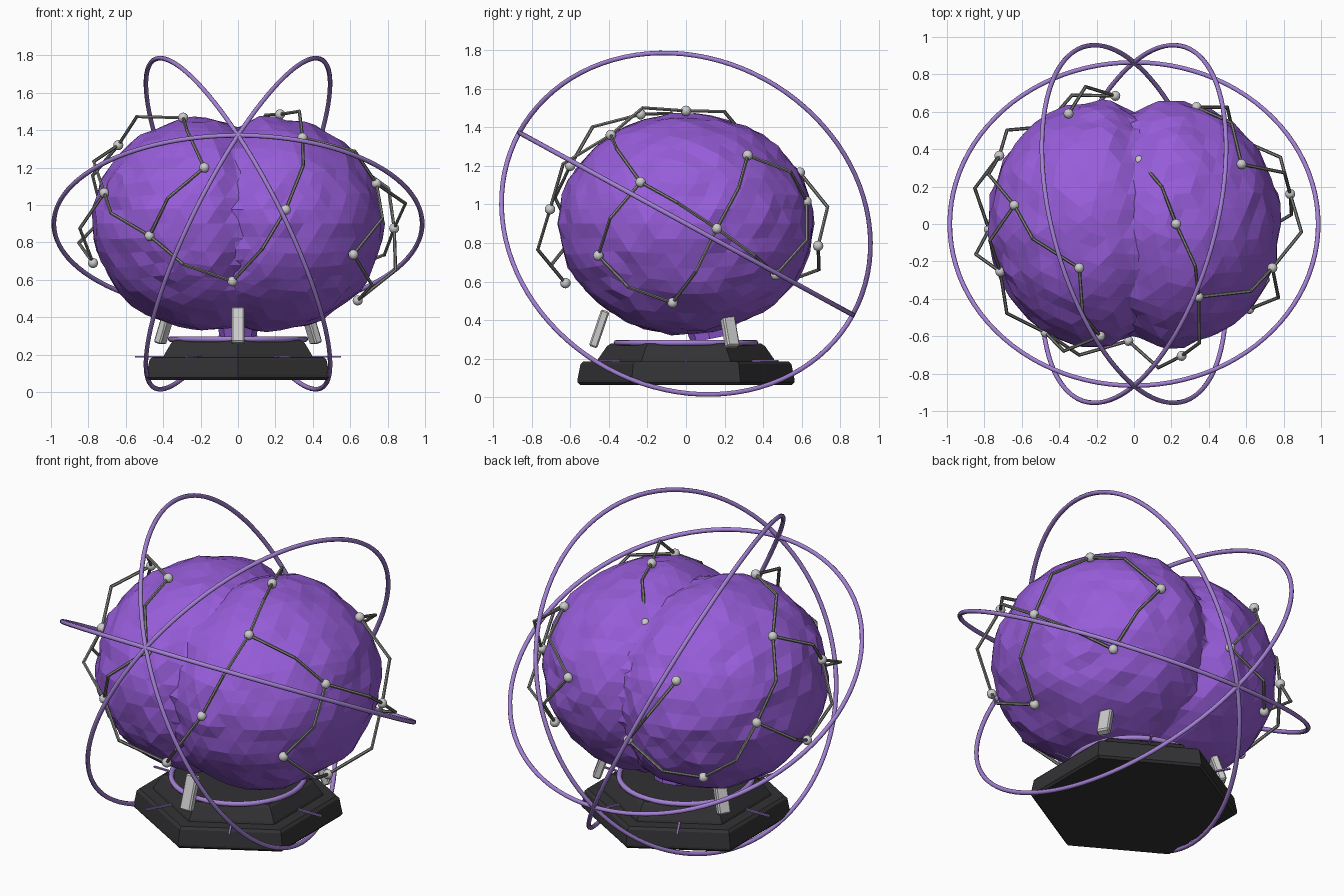
import bpy, bmesh, math, random
from mathutils import Vector, Matrix, noise

if "Cube" in bpy.data.objects:
    bpy.data.objects.remove(bpy.data.objects["Cube"])

random.seed(4)
CENTRE = Vector((0, 0, 0.9))


def material(name, rgb):
    m = bpy.data.materials.new(name)
    m.diffuse_color = (*rgb, 1)
    m.use_nodes = True
    m.node_tree.nodes["Principled BSDF"].inputs["Base Color"].default_value = m.diffuse_color
    return m


PURPLE = material("brain purple", (0.31, 0.11, 0.70))
LILAC = material("ring lilac", (0.37, 0.22, 0.66))
DARK = material("base charcoal", (0.032, 0.032, 0.035))
SILVER = material("silver", (0.60, 0.60, 0.60))
GREY = material("trace grey", (0.22, 0.22, 0.21))


def finish(name, bm, mat, smooth=False):
    bmesh.ops.recalc_face_normals(bm, faces=bm.faces)
    me = bpy.data.meshes.new(name)
    bm.to_mesh(me)
    bm.free()
    me.materials.append(mat)
    for p in me.polygons:
        p.use_smooth = smooth
    ob = bpy.data.objects.new(name, me)
    bpy.context.collection.objects.link(ob)
    return ob


def loft(bm, profile, sides, start=0.0, matrix=Matrix()):
    """Regular prism lofted through (radius, height) pairs, capped at both ends."""
    rows = []
    for r, z in profile:
        rows.append([bm.verts.new(matrix @ Vector((
            r * math.cos(start + math.tau * i / sides),
            r * math.sin(start + math.tau * i / sides), z))) for i in range(sides)])
    for a, b in zip(rows, rows[1:]):
        for i in range(sides):
            j = (i + 1) % sides
            bm.faces.new((a[i], a[j], b[j], b[i]))
    bm.faces.new(rows[0][::-1])
    bm.faces.new(rows[-1])


def torus(name, major, minor, matrix, mat, segs=72, sides=8):
    bm = bmesh.new()
    grid = []
    for i in range(segs):
        a = math.tau * i / segs
        ring = []
        for j in range(sides):
            b = math.tau * j / sides
            r = major + minor * math.cos(b)
            ring.append(bm.verts.new(matrix @ Vector(
                (r * math.cos(a), r * math.sin(a), minor * math.sin(b)))))
        grid.append(ring)
    for i in range(segs):
        for j in range(sides):
            k, l = (i + 1) % segs, (j + 1) % sides
            bm.faces.new((grid[i][j], grid[k][j], grid[k][l], grid[i][l]))
    return finish(name, bm, mat, True)


def box(bm, size, matrix):
    return bmesh.ops.create_cube(bm, size=1, matrix=matrix @ Matrix.Diagonal((*size, 1)))


# Two faceted brain lobes with a groove between them
for side, name in ((-1, "left_lobe"), (1, "right_lobe")):
    bm = bmesh.new()
    bmesh.ops.create_icosphere(bm, subdivisions=4, radius=1)
    for v in bm.verts:
        n = v.co.copy()
        p = Vector((side * 0.17 + n.x * 0.61, n.y * 0.66, n.z * 0.57))
        bump = 1 + 0.025 * noise.noise(n * 4 + Vector((side * 7, 0, 0))) + random.uniform(-0.012, 0.012)
        groove = 1 - 0.07 * math.exp(-(p.x / 0.08) ** 2) * (1 if p.z > -0.3 else 0.2)
        v.co = CENTRE + p * bump * groove
    finish(name, bm, PURPLE)

# Brain stem
bm = bmesh.new()
loft(bm, [(0.10, -0.12), (0.14, 0.14)], 8,
     matrix=Matrix.Translation((0, 0.10, 0.42)) @ Matrix.Rotation(0.2, 4, 'X'))
finish("brain_stem", bm, PURPLE)

# Two-tier hexagonal base
bm = bmesh.new()
loft(bm, [(0.55, 0.065), (0.563, 0.078), (0.563, 0.09), (0.547, 0.172), (0.532, 0.186),
          (0.46, 0.187), (0.455, 0.20), (0.41, 0.265), (0.39, 0.278)], 6, math.pi / 2)
finish("hex_base", bm, DARK)
torus("base_ring", 0.36, 0.015, Matrix.Translation((0, 0, 0.283)), LILAC, 48)

# Thin radial marks on the base step
bm = bmesh.new()
for i in range(6):
    box(bm, (0.16, 0.012, 0.008),
        Matrix.Rotation(i * math.pi / 3, 4, 'Z') @ Matrix.Translation((0.47, 0, 0.19)))
finish("base_marks", bm, LILAC)

# Three leaning support struts
bm = bmesh.new()
for deg in (-90, 30, 150):
    box(bm, (0.045, 0.072, 0.2),
        Matrix.Rotation(math.radians(deg), 4, 'Z') @ Matrix.Translation((0.45, 0, 0.355))
        @ Matrix.Rotation(-0.33, 4, 'Y'))
bmesh.ops.bevel(bm, geom=bm.edges[:], offset=0.008, segments=1, affect='EDGES')
finish("support_struts", bm, SILVER)

# Three orbit rings sharing one tilted axis
for i in range(3):
    m = (Matrix.Translation(CENTRE) @ Matrix.Rotation(-0.5, 4, 'X')
         @ Matrix.Rotation(i * math.pi / 3, 4, 'Y'))
    torus(f"orbit_ring_{i + 1}", 0.985, 0.0125, m, LILAC, 96)

# Circuit nodes around the brain
NODES = [Vector(p) for p in (
    (.255, -.705, .975), (.345, -.39, 1.36), (.225, 0, 1.485), (.03, .34, 1.31),
    (.575, .32, 1.255), (.335, .625, 1.015), (.835, .16, .875), (.74, -.235, 1.115),
    (.617, -.455, .735), (.64, -.07, .49), (.535, .465, .635), (-.03, -.625, .592),
    (-.18, -.6, 1.2), (-.293, -.235, 1.467), (-.473, -.58, .835), (-.715, -.255, 1.065),
    (-.64, .10, 1.32), (-.775, -.03, .69), (-.72, .365, .93), (-.35, .59, 1.165),
    (-.10, .685, .785), (-.478, .52, .60))]
bm = bmesh.new()
for p in NODES:
    bmesh.ops.create_uvsphere(bm, u_segments=12, v_segments=8, radius=0.027,
                              matrix=Matrix.Translation(p))
finish("circuit_nodes", bm, SILVER, True)

# Bent traces linking the nodes
LINKS = ("0-1 0-11 1-2 2-3 1-7 4-5 4-6 6-7 7-8 8-9 6-9 6-10 5-10 11-14 12-14 12-13 "
         "13-16 14-15 15-16 15-17 16-18 17-18 18-21 19-20 20-21")
bm = bmesh.new()
for link in LINKS.split():
    a, b = (NODES[int(i)] for i in link.split("-"))
    reach = ((a - CENTRE).length + (b - CENTRE).length) / 2
    elbow = CENTRE + ((a + b) / 2 - CENTRE).normalized() * reach * 1.09
    for s, e in ((a, elbow), (elbow, b)):
        d = e - s
        m = Matrix.Translation(s) @ d.to_track_quat('Z', 'Y').to_matrix().to_4x4()
        loft(bm, [(0.009, -0.004), (0.009, d.length + 0.004)], 6, matrix=m)
finish("circuit_traces", bm, GREY)
